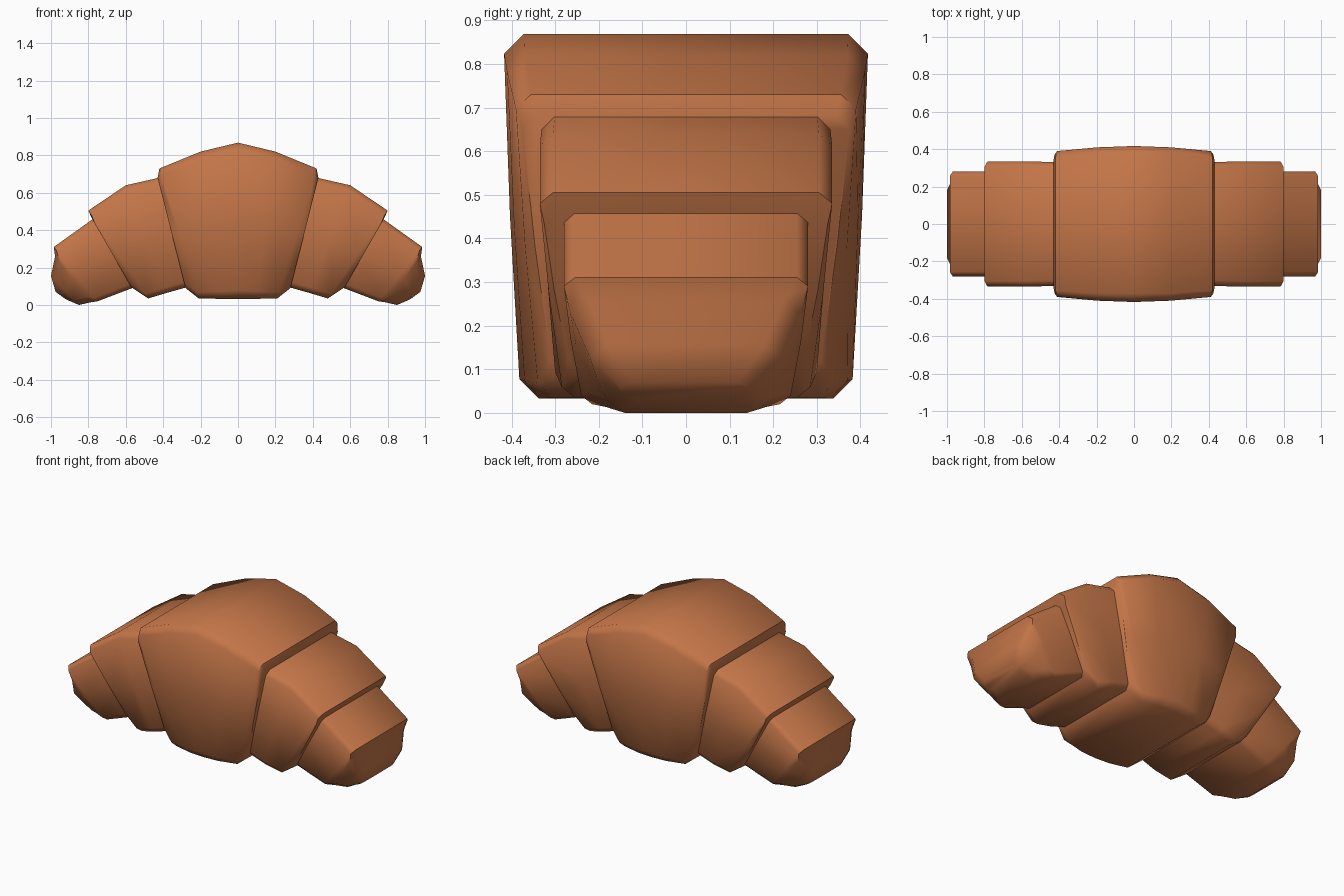
import bpy, bmesh, math
from mathutils import Vector

if "Cube" in bpy.data.objects:
    bpy.data.objects.remove(bpy.data.objects["Cube"])

crust = bpy.data.materials.new("golden_crust")
crust.diffuse_color = (0.55, 0.18, 0.065, 1)
crust.use_nodes = True
crust.node_tree.nodes["Principled BSDF"].inputs["Base Color"].default_value = crust.diffuse_color


def section(top, bottom, w_top, w_bot, c):
    """Chamfered slab outline between a bottom and a top point, in the plane of y."""
    t, b = Vector((top[0], 0, top[1])), Vector((bottom[0], 0, bottom[1]))
    k = min(c / (t - b).length, 0.3)
    half = [(w_bot - c, 0), (w_bot, k), ((w_bot + w_top) / 2 + 0.004, 0.5),
            (w_top, 1 - k), (w_top - c, 1)]
    right = [b.lerp(t, f) + Vector((0, w, 0)) for w, f in half]
    left = [Vector((p.x, -p.y, p.z)) for p in reversed(right)]
    return right + left


def loft(name, rings, side=1):
    bm = bmesh.new()
    loops = [[bm.verts.new((p.x * side, p.y, p.z)) for p in section(*r)] for r in rings]
    n = len(loops[0])
    for a, b in zip(loops, loops[1:]):
        for i in range(n):
            bm.faces.new((a[i], a[(i + 1) % n], b[(i + 1) % n], b[i]))
    bm.faces.new(loops[0])
    bm.faces.new(loops[-1])
    bmesh.ops.recalc_face_normals(bm, faces=bm.faces)
    me = bpy.data.meshes.new(name)
    bm.to_mesh(me)
    bm.free()
    me.materials.append(crust)
    ob = bpy.data.objects.new(name, me)
    bpy.context.collection.objects.link(ob)
    bpy.context.view_layer.objects.active = ob
    ob.select_set(True)
    bpy.ops.object.shade_smooth_by_angle(angle=math.radians(50))
    ob.select_set(False)


# Middle roll of the pastry, mirrored about x = 0
half = [((0.43, 0.68), (0.28, 0.09), 0.375, 0.31, 0.03),
        ((0.42, 0.73), (0.21, 0.035), 0.39, 0.34, 0.035),
        ((0.20, 0.82), (0.10, 0.033), 0.41, 0.37, 0.04)]
mirrored = [((-t[0], t[1]), (-b[0], b[1]), *r) for t, b, *r in half]
loft("middle_roll", mirrored + [((0, 0.868), (0, 0.033), 0.417, 0.382, 0.045)] + half[::-1])

# Shoulder rolls and rounded tips
for side, label in ((1, "right"), (-1, "left")):
    loft(label + "_shoulder_roll", [
        ((0.38, 0.69), (0.22, 0.11), 0.33, 0.29, 0.03),
        ((0.60, 0.64), (0.38, 0.065), 0.335, 0.30, 0.03),
        ((0.80, 0.505), (0.48, 0.035), 0.335, 0.285, 0.03),
        ((0.78, 0.46), (0.57, 0.095), 0.325, 0.27, 0.03)], side)
    loft(label + "_tip", [
        ((0.74, 0.485), (0.54, 0.10), 0.28, 0.25, 0.025),
        ((0.985, 0.31), (0.75, 0.02), 0.28, 0.24, 0.025),
        ((0.978, 0.26), (0.79, 0.014), 0.265, 0.225, 0.04),
        ((1.0, 0.155), (0.85, 0.0), 0.22, 0.18, 0.04),
        ((0.975, 0.07), (0.92, 0.03), 0.15, 0.14, 0.03)], side)
